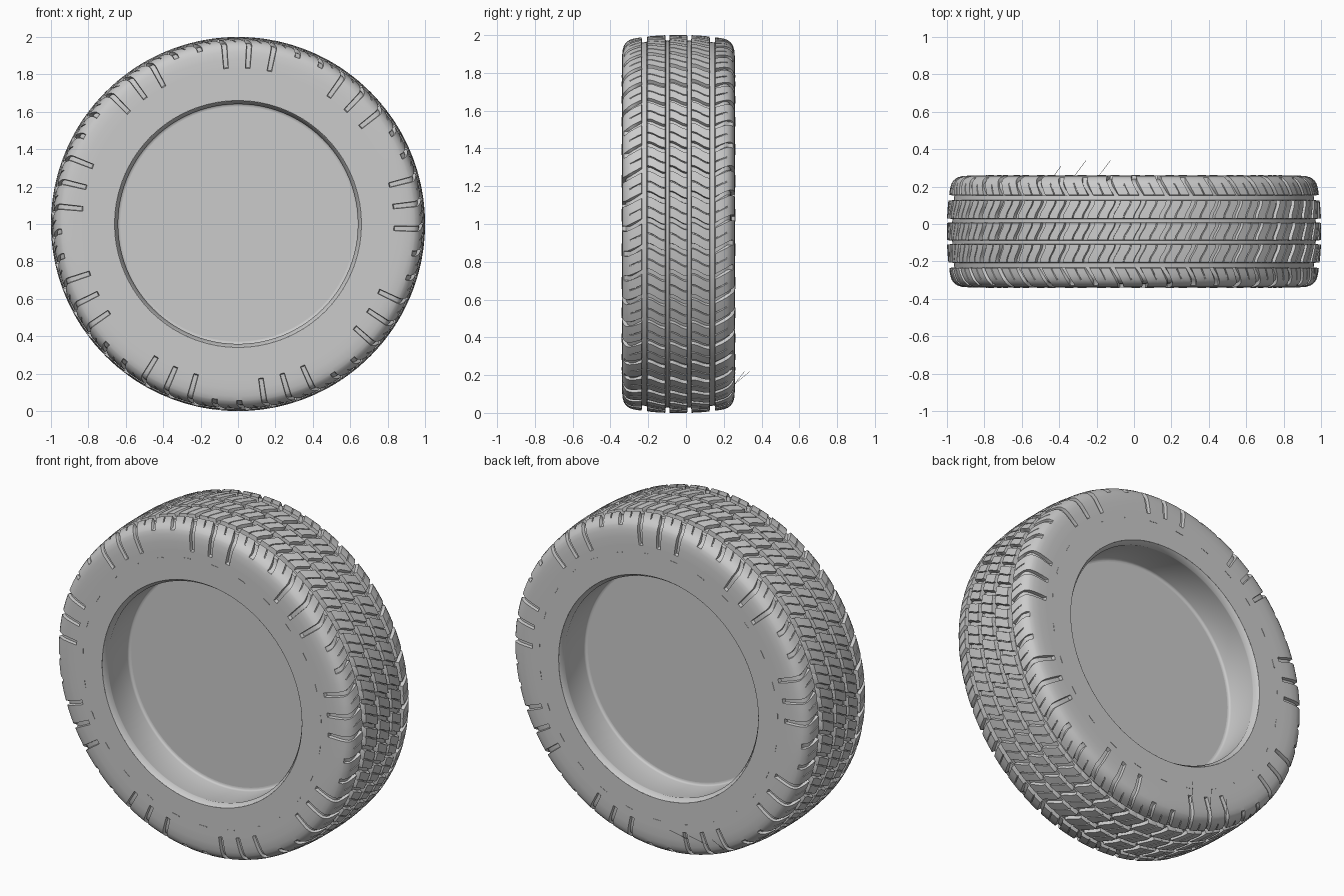
import bpy, bmesh, math
from mathutils import Vector

cube = bpy.data.objects.get("Cube")
if cube:
    bpy.data.objects.remove(cube, do_unlink=True)

MID_Y = -0.04      # tyre centre plane
HALF = 0.30        # half width
PITCHES = 45       # tread blocks around the tyre
STEP = math.tau / PITCHES

rubber = bpy.data.materials.new("grey rubber")
rubber.use_nodes = True
GREY = (0.6, 0.6, 0.6, 1)
rubber.diffuse_color = GREY
rubber.node_tree.nodes["Principled BSDF"].inputs["Base Color"].default_value = GREY


def place(r, u, a):
    """Point at radius r, offset u across the tyre, angle a."""
    return Vector((r * math.cos(a), MID_Y + u, 1 + r * math.sin(a)))


def finish(bm, name, angle=35):
    mesh = bpy.data.meshes.new(name)
    bm.to_mesh(mesh)
    bm.free()
    mesh.materials.append(rubber)
    obj = bpy.data.objects.new(name, mesh)
    bpy.context.collection.objects.link(obj)
    bpy.ops.object.select_all(action='DESELECT')
    obj.select_set(True)
    bpy.context.view_layer.objects.active = obj
    bpy.ops.object.shade_smooth_by_angle(angle=math.radians(angle))


# Cross-section rows (u, r, mode) of one half, sidewall to centre
PLAIN, LONG, BLOCK, FLOOR = range(4)
side = [(0.30, 0.66, PLAIN), (0.30, 0.76, PLAIN), (0.30, 0.833, PLAIN),
        (0.30, 0.838, LONG), (0.299, 0.88, LONG), (0.296, 0.92, LONG),
        (0.289, 0.943, LONG), (0.285, 0.95, BLOCK), (0.275, 0.963, BLOCK),
        (0.26, 0.974, BLOCK), (0.24, 0.981, BLOCK), (0.22, 0.985, BLOCK)]


def tread_r(u):
    return 1 - 0.5 * max(0, abs(u) - 0.04) ** 2


def rib(outer, inner, n=6):
    us = [outer + (inner - outer) * i / n for i in range(n + 1)]
    return [(u, tread_r(u), BLOCK) for u in us]


def channel(outer, inner):
    return [(u, tread_r(u) - 0.028, FLOOR) for u in (outer - 0.003, inner + 0.003)]


half = (side + [(0.195, tread_r(0.195), BLOCK)] + channel(0.195, 0.165)
        + rib(0.165, 0.07) + channel(0.07, 0.046))
rows = ([(-u, r, m) for u, r, m in half] + rib(-0.046, 0.046)
        + half[::-1])


def sweep(u):
    """Sideways drift of the cross grooves, in pitches."""
    drift = 3.6 * max(0, min(0.278 - abs(u), 0.085))
    if u < -0.18:
        return drift
    if u > 0.18:
        return 0.45 - drift
    centre, width = (0, 0.046) if abs(u) < 0.058 else (math.copysign(0.1175, u), 0.0475)
    v = max(-1, min(1, (u - centre) / width))
    return 0.22 - 0.14 * math.sin(v * math.pi / 2)


# Columns of one pitch: (position, cut) with 1 = cross groove, 2 = fine sipe
columns = [(0.0, 1), (0.1, 1), (0.18, 1), (0.2, 0), (0.36, 0), (0.55, 0),
           (0.56, 2), (0.59, 2), (0.6, 0), (0.78, 0), (0.98, 0)]


def cut_depth(u, mode, cut, k):
    if cut == 1 and (mode == BLOCK or (mode == LONG and k % 5 < 3)):
        return 0.02
    if cut == 2 and mode == BLOCK and abs(u) < 0.25:
        return 0.008
    return 0


# Tyre carcass with grooved tread
bm = bmesh.new()
start = math.radians(-2.3)
grid = []
for u, r, mode in rows:
    lean = max(0, min(1, (abs(u) - 0.19) / 0.10)) * math.pi / 2
    ring = []
    for k in range(PITCHES):
        for t, cut in columns:
            d = cut_depth(u, mode, cut, k)
            a = start + STEP * (k + t + sweep(u))
            uu = u - math.copysign(d * math.sin(lean), u)
            ring.append(bm.verts.new(place(r - d * math.cos(lean), uu, a)))
    grid.append(ring)
count = len(grid[0])
for low, high in zip(grid, grid[1:]):
    for j in range(count):
        n = (j + 1) % count
        bm.faces.new((low[j], high[j], high[n], low[n]))
finish(bm, "tyre_tread_and_sidewalls")

# Bead lip, straight inner barrel and recessed centre disc
well = [(0.30, 0.66), (0.272, 0.641), (0.264, 0.643), (0.17, 0.644),
        (0.084, 0.645), (0.076, 0.643), (0.071, 0.637), (0.07, 0.628)]
for name, sign in (("front_wheel_well", -1), ("back_wheel_well", 1)):
    bm = bmesh.new()
    segs = 96
    rings = [[bm.verts.new(place(r, sign * u, math.tau * j / segs)) for j in range(segs)]
             for u, r in well]
    for one, two in zip(rings, rings[1:]):
        for j in range(segs):
            n = (j + 1) % segs
            quad = (one[j], one[n], two[n], two[j])
            bm.faces.new(quad if sign > 0 else quad[::-1])
    # counter-clockwise in x-z faces -y
    bm.faces.new(rings[-1] if sign < 0 else rings[-1][::-1])
    finish(bm, name, 50)

# Thin raised ticks around both sidewalls
for name, sign in (("front_sidewall_ticks", -1), ("back_sidewall_ticks", 1)):
    bm = bmesh.new()
    for k in range(27):
        a = math.tau * (k + 0.3) / 27
        ends = [(0.786, a - 0.03), (0.786, a + 0.03), (0.791, a + 0.03), (0.791, a - 0.03)]
        base = [bm.verts.new(place(r, sign * HALF, b)) for r, b in ends]
        top = [bm.verts.new(place(r, sign * (HALF + 0.002), b)) for r, b in ends]
        bm.faces.new(top)
        for j in range(4):
            n = (j + 1) % 4
            bm.faces.new((base[j], base[n], top[n], top[j]))
    bmesh.ops.recalc_face_normals(bm, faces=bm.faces)
    finish(bm, name)

# Fine moulding hairs low on the back sidewall
for i, (x, reach) in enumerate(((-0.43, 0.05), (-0.32, 0.079), (-0.19, 0.079))):
    curve = bpy.data.curves.new("moulding_hair", 'CURVE')
    curve.dimensions = '3D'
    curve.bevel_depth = 0.001
    curve.bevel_resolution = 0
    line = curve.splines.new('POLY')
    line.points.add(1)
    line.points[0].co = (x, 0.255, 0.15, 1)
    line.points[1].co = (x + 0.8 * reach, 0.26 + reach, 0.22, 1)
    curve.materials.append(rubber)
    bpy.context.collection.objects.link(
        bpy.data.objects.new("moulding_hair_%d" % (i + 1), curve))
